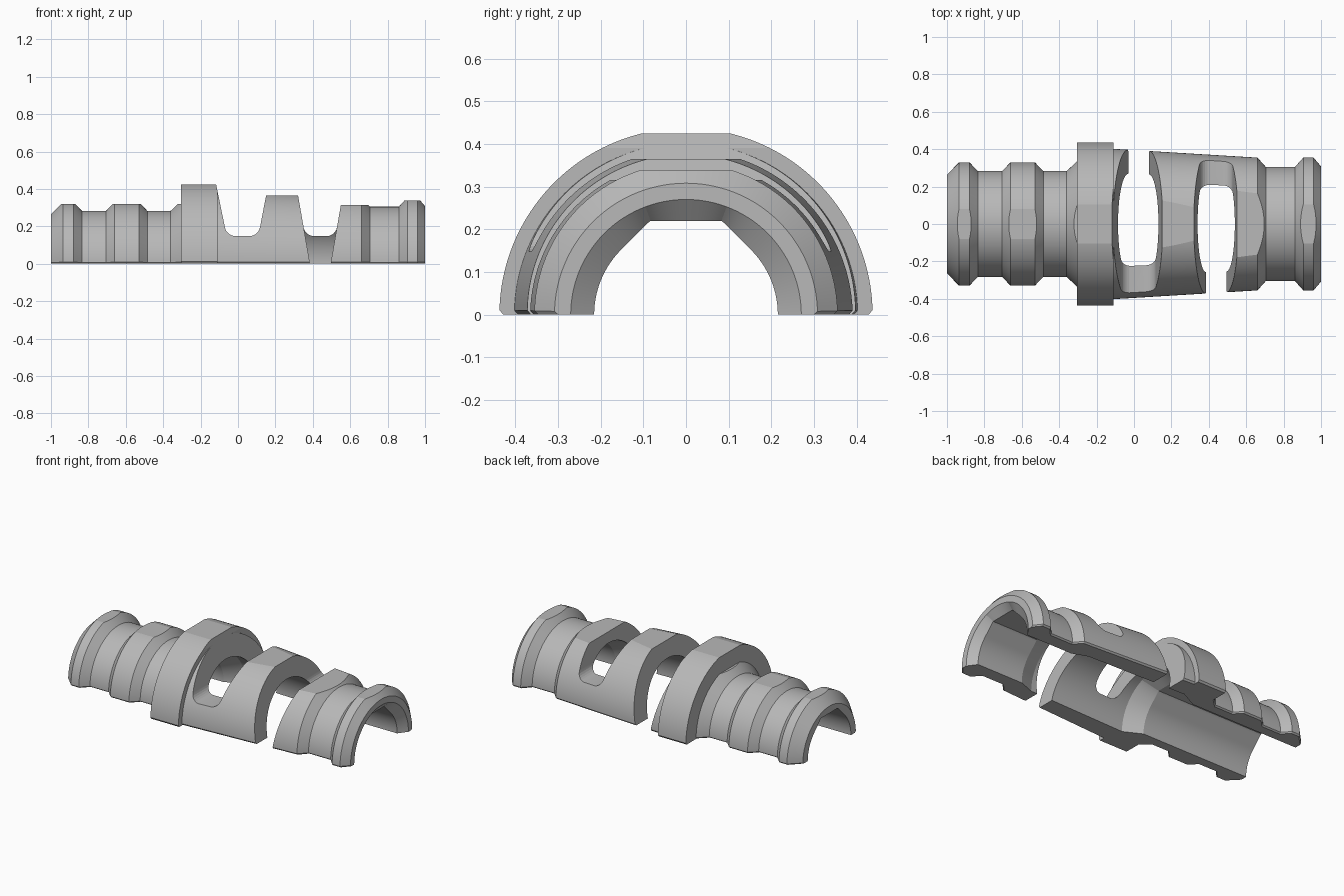
import bpy, bmesh
from math import sin, cos, pi

if "Cube" in bpy.data.objects:
    bpy.data.objects.remove(bpy.data.objects["Cube"])

grey = bpy.data.materials.new("plain_grey")
grey.use_nodes = True
grey.diffuse_color = (0.48, 0.48, 0.48, 1)
grey.node_tree.nodes["Principled BSDF"].inputs["Base Color"].default_value = grey.diffuse_color

# Outer profile: x, radius
OUTER = [
    (-1, 0.264), (-0.935, 0.33), (-0.88, 0.33), (-0.835, 0.283), (-0.705, 0.283),
    (-0.66, 0.33), (-0.53, 0.33), (-0.485, 0.283), (-0.36, 0.283), (-0.305, 0.335),
    (-0.305, 0.437), (-0.11, 0.437), (-0.11, 0.402), (0.66, 0.355), (0.705, 0.305),
    (0.86, 0.305), (0.905, 0.355), (0.96, 0.355), (1, 0.308),
]
# Bore: x, radius, and whether it has a truncated teardrop roof
BORE = [(1, 0.27, False), (0.96, 0.215, True), (0.64, 0.215, True), (0.54, 0.252, False),
        (-0.14, 0.272, False), (-0.25, 0.215, True), (-1, 0.215, True)]
# Flats milled on top: x start, x end, height
FLATS = [(-1.1, -0.305, 0.32), (-0.32, -0.1, 0.4245), (0.02, 0.45, 0.365),
         (0.45, 0.76, 0.315), (0.84, 1.1, 0.339)]
ROOF = 0.22
CHAMFER = 0.009
STEPS = 96


def bore_radius(r, teardrop, a):
    a = min(a, pi - a)
    if teardrop and a > pi / 4:
        return min(r / cos(a - pi / 4), ROOF / sin(a))
    return r


def section(a, inset):
    """Cross-section of the wall at angle a around the x axis."""
    loop = [(x, r - inset) for x, r in OUTER]
    loop += [(x, bore_radius(r, teardrop, a)) for x, r, teardrop in BORE]
    return [(x, r * cos(a), r * sin(a)) for x, r in loop]


def finish(name, bm):
    bmesh.ops.recalc_face_normals(bm, faces=bm.faces)
    mesh = bpy.data.meshes.new(name)
    bm.to_mesh(mesh)
    bm.free()
    obj = bpy.data.objects.new(name, mesh)
    bpy.context.collection.objects.link(obj)
    mesh.materials.append(grey)
    return obj


# Half shell swept over 180 degrees, chamfered along its lower edges
bm = bmesh.new()
angles = [0, 0.026] + [pi * i / STEPS for i in range(2, STEPS - 1)] + [pi - 0.026, pi]
rows = []
for i, a in enumerate(angles):
    inset = CHAMFER if i in (0, len(angles) - 1) else 0
    rows.append([bm.verts.new(p) for p in section(a, inset)])
for low, high in zip(rows, rows[1:]):
    for j in range(len(low)):
        k = (j + 1) % len(low)
        bm.faces.new((low[j], low[k], high[k], high[j]))
bm.faces.new(rows[0])
bm.faces.new(rows[-1])
shell = finish("half_sleeve", bm)


def prism(name, outline, y0, y1, rounding=0):
    """Outline in x and z pushed along y; its first two corners can be rounded."""
    bm = bmesh.new()
    near = [bm.verts.new((x, y0, z)) for x, z in outline]
    far = [bm.verts.new((x, y1, z)) for x, z in outline]
    bm.faces.new(near)
    bm.faces.new(far)
    n = len(outline)
    for i in range(n):
        j = (i + 1) % n
        bm.faces.new((near[i], near[j], far[j], far[i]))
    if rounding:
        edges = [bm.edges.get((near[i], far[i])) for i in (0, 1)]
        bmesh.ops.bevel(bm, geom=edges, offset=rounding, segments=6, profile=0.5, affect='EDGES')
    return finish(name, bm)


def cut(target, cutter):
    mod = target.modifiers.new(cutter.name, 'BOOLEAN')
    mod.operation = 'DIFFERENCE'
    mod.solver = 'EXACT'
    mod.object = cutter
    bpy.context.view_layer.objects.active = target
    bpy.ops.object.modifier_apply(modifier=mod.name)
    bpy.data.objects.remove(cutter)


def slot(name, left, right, open_side):
    """Tapered slot over the top, running to the floor on one side (+1 is the back)."""
    def outline(z0, z1):
        lx = lambda z: left[0] + (left[1] - left[0]) * z / 0.4
        rx = lambda z: right[0] + (right[1] - right[0]) * z / 0.4
        return [(lx(z0), z0), (rx(z0), z0), (rx(z1), z1), (lx(z1), z1)]
    cut(shell, prism(name + "_upper_cutter", outline(0.148, 0.6), -0.6, 0.6, 0.045))
    y0, y1 = sorted((0.0, 0.6 * open_side))
    cut(shell, prism(name + "_lower_cutter", outline(-0.05, 0.24), y0, y1))


slot("middle_slot", (-0.03, -0.112), (0.08, 0.157), 1)
slot("end_slot", (0.385, 0.315), (0.495, 0.565), -1)

for x0, x1, z in FLATS:
    cut(shell, prism("flat_cutter", [(x0, z), (x1, z), (x1, 0.7), (x0, 0.7)], -0.6, 0.6))

# Smooth round surfaces with crisp steps
bpy.ops.object.select_all(action='DESELECT')
shell.select_set(True)
bpy.context.view_layer.objects.active = shell
bpy.ops.object.shade_smooth_by_angle(angle=0.16)
